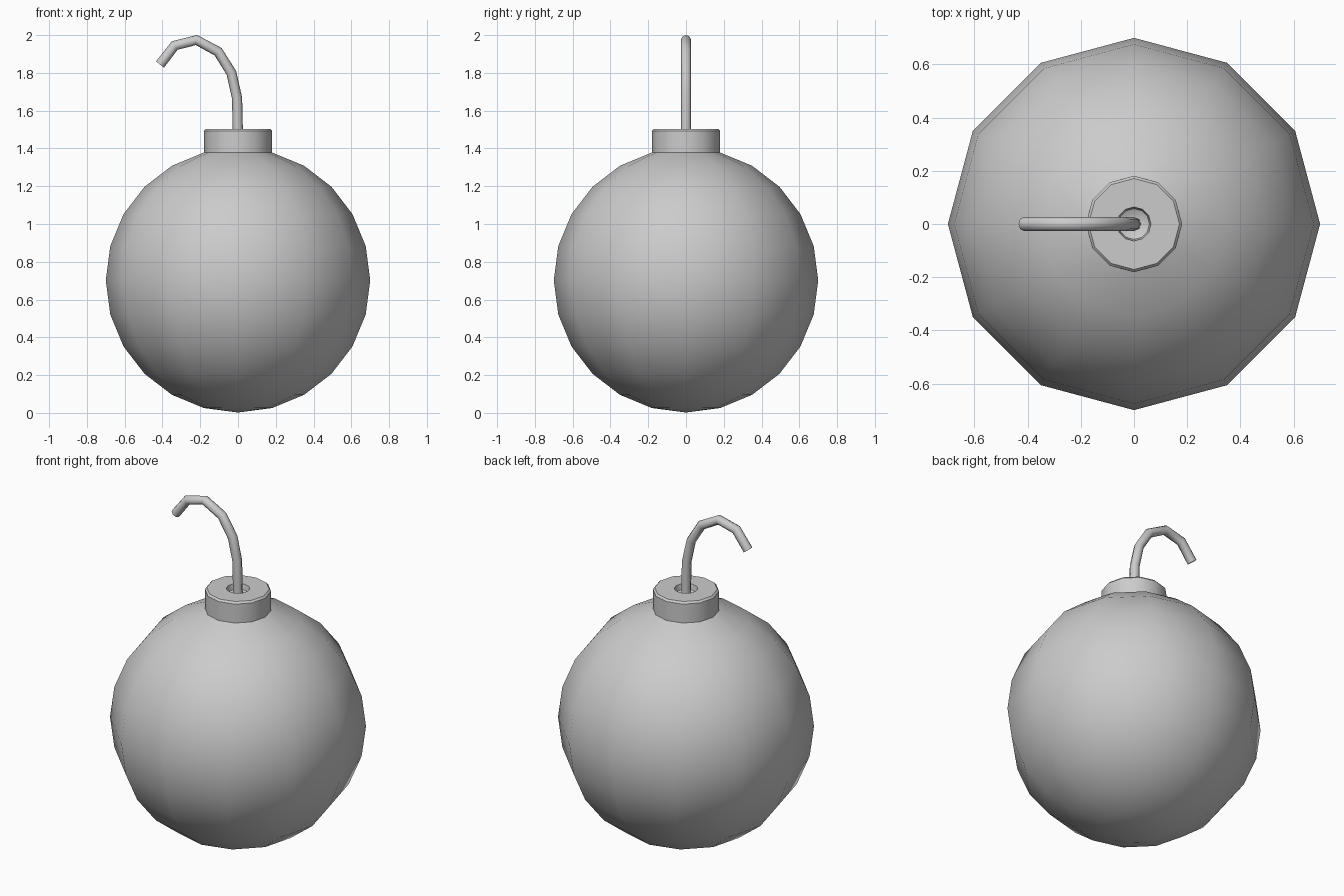
import bpy, bmesh, math

if "Cube" in bpy.data.objects:
    bpy.data.objects.remove(bpy.data.objects["Cube"])

SIDES = 12
R, CZ = 0.70, 0.702


def lathe(name, profile, angle):
    """Spin (radius, z) points around z; radius 0 points become poles."""
    bm = bmesh.new()
    rings = []
    for r, z in profile:
        if r == 0:
            rings.append([bm.verts.new((0, 0, z))] * SIDES)
        else:
            rings.append([bm.verts.new((r * math.cos(2 * math.pi * i / SIDES),
                                        r * math.sin(2 * math.pi * i / SIDES), z))
                          for i in range(SIDES)])
    for a, b in zip(rings, rings[1:]):
        for i in range(SIDES):
            j = (i + 1) % SIDES
            bm.faces.new(list(dict.fromkeys((a[i], a[j], b[j], b[i]))))
    bmesh.ops.recalc_face_normals(bm, faces=bm.faces)
    mesh = bpy.data.meshes.new(name)
    bm.to_mesh(mesh)
    bm.free()
    ob = bpy.data.objects.new(name, mesh)
    bpy.context.collection.objects.link(ob)
    bpy.context.view_layer.objects.active = ob
    ob.select_set(True)
    bpy.ops.object.shade_smooth_by_angle(angle=math.radians(angle))
    ob.select_set(False)
    return ob


# Round body and collar with a shallow fuse hole, one continuous profile
ball = [(0, CZ - R)]
for k in range(1, 12):
    t = math.pi * k / 12
    ball.append((R * math.sin(t), CZ - R * math.cos(t)))
collar = [(0.181, 1.492), (0.171, 1.503), (0.064, 1.503), (0.058, 1.47), (0, 1.44)]
lathe("body", ball + collar, 40)

# Bent fuse
path = [(0, 1.445), (-0.005, 1.667), (-0.035, 1.80), (-0.105, 1.912),
        (-0.22, 1.974), (-0.335, 1.945), (-0.413, 1.844)]
curve = bpy.data.curves.new("fuse", 'CURVE')
curve.dimensions = '3D'
curve.bevel_depth = 0.027
curve.bevel_resolution = 2
curve.use_fill_caps = True
spline = curve.splines.new('POLY')
spline.points.add(len(path) - 1)
for p, (x, z) in zip(spline.points, path):
    p.co = (x, 0, z, 1)
spline.use_smooth = True
fuse = bpy.data.objects.new("fuse", curve)
bpy.context.collection.objects.link(fuse)
